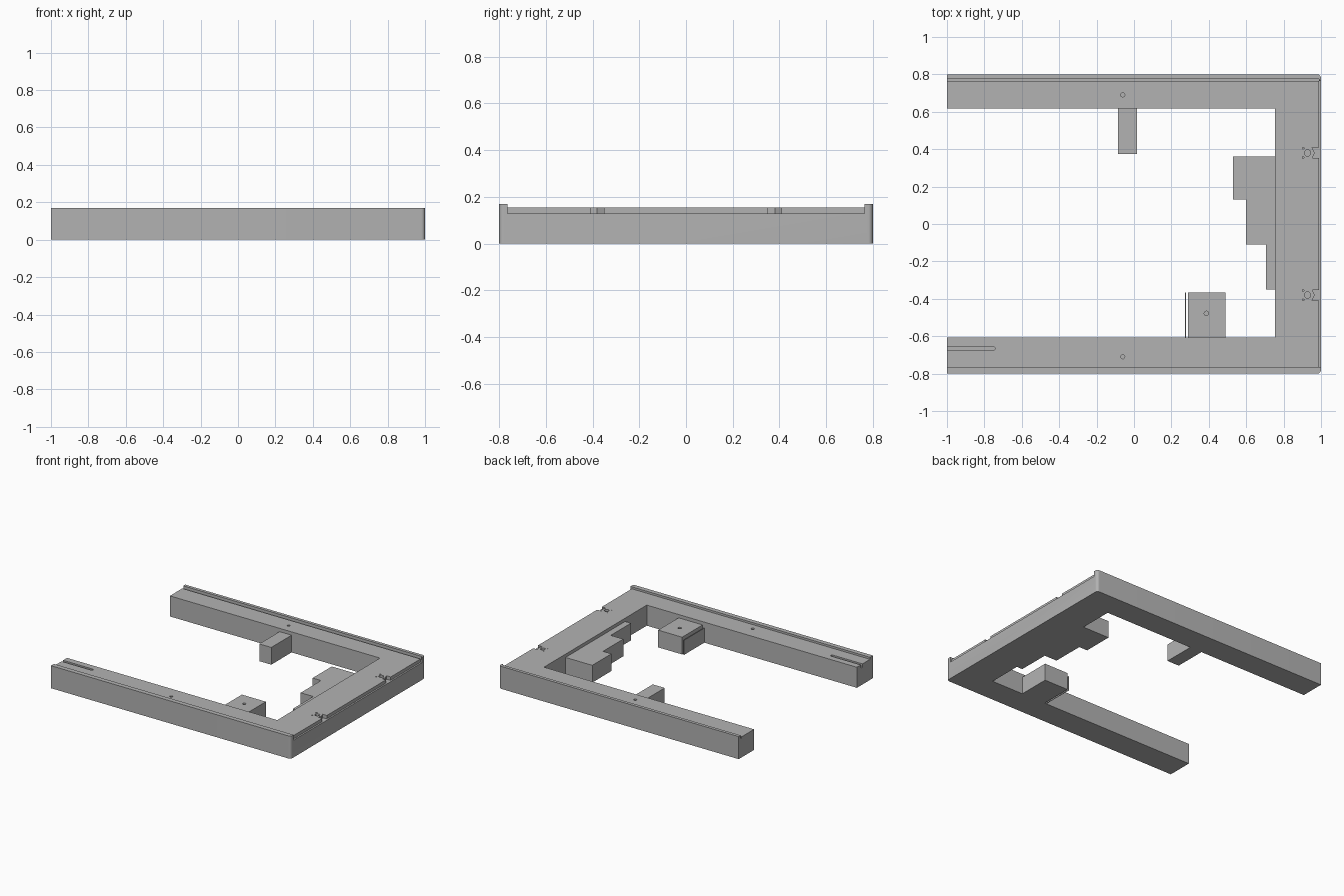
import bpy, bmesh
from math import cos, sin, pi, radians

cube = bpy.data.objects.get("Cube")
if cube:
    bpy.data.objects.remove(cube, do_unlink=True)

grey = bpy.data.materials.new("plain_grey")
grey.use_nodes = True
colour = (0.45, 0.45, 0.45, 1)
grey.diffuse_color = colour
grey.node_tree.nodes["Principled BSDF"].inputs["Base Color"].default_value = colour

DECK, LEDGE, BLOCK = 0.155, 0.13, 0.13


def prism(name, outline, z0, z1):
    """Extrude a counter-clockwise outline from z0 to z1."""
    bm = bmesh.new()
    face = bm.faces.new([bm.verts.new((x, y, z0)) for x, y in outline])
    top = bmesh.ops.extrude_face_region(bm, geom=[face])
    verts = [v for v in top["geom"] if isinstance(v, bmesh.types.BMVert)]
    bmesh.ops.translate(bm, verts=verts, vec=(0, 0, z1 - z0))
    bmesh.ops.recalc_face_normals(bm, faces=bm.faces)
    mesh = bpy.data.meshes.new(name)
    bm.to_mesh(mesh)
    bm.free()
    mesh.materials.append(grey)
    obj = bpy.data.objects.new(name, mesh)
    bpy.context.collection.objects.link(obj)
    return obj


def box(name, x0, x1, y0, y1, z0, z1):
    return prism(name, [(x0, y0), (x1, y0), (x1, y1), (x0, y1)], z0, z1)


def arc(cx, cy, r, a0, a1, n):
    angles = [a0 + (a1 - a0) * i / n for i in range(n + 1)]
    return [(cx + r * cos(a), cy + r * sin(a)) for a in angles]


def peg(name, x, y, r, z0, z1, n=16):
    return prism(name, arc(x, y, r, 0, 2 * pi, n)[:-1], z0, z1)


def cut(obj, cutter):
    """Subtract the cutter, then discard it."""
    cutter.hide_render = True
    mod = obj.modifiers.new("cut", "BOOLEAN")
    mod.operation, mod.solver, mod.object = "DIFFERENCE", "EXACT", cutter
    graph = bpy.context.evaluated_depsgraph_get()
    mesh = bpy.data.meshes.new_from_object(obj.evaluated_get(graph))
    obj.modifiers.clear()
    obj.data = mesh
    bpy.data.objects.remove(cutter, do_unlink=True)


# U-shaped frame, open on one side, with rounded outer corners
R = 0.02
outline = [(-1, -0.8)]
outline += arc(1 - R, -0.8 + R, R, -pi / 2, 0, 6)
outline += arc(1 - R, 0.8 - R, R, 0, pi / 2, 6)
outline += [(-1, 0.8), (-1, 0.617), (0.753, 0.617), (0.753, -0.608), (-1, -0.608)]
frame = prism("frame", outline, 0, 0.17)

# Lowered deck between the rims, the rear groove and the side ledge
cut(frame, box("deck_cutter", -1.1, 0.992, -0.765, 0.772, DECK, 0.3))
cut(frame, box("groove_cutter", -1.1, 0.99, 0.764, 0.776, DECK - 0.01, 0.3))
cut(frame, box("ledge_cutter", 0.988, 1.1, -0.765, 0.765, LEDGE, 0.3))

# Slot running out of the open end of the front rail
slot = [(-1.1, -0.675)] + arc(-0.753, -0.665, 0.01, -pi / 2, pi / 2, 6) + [(-1.1, -0.655)]
cut(frame, prism("slot_cutter", slot, 0.13, 0.3))

# Screw holes in the rails
for y in (-0.71, 0.69):
    cut(frame, peg("hole_cutter", -0.06, y, 0.011, 0.12, 0.3))

# Catch recesses on the side rail: edge pocket, round hole, two tiny notches
for y in (-0.38, 0.38):
    pocket = [(0.952, y - 0.028), (1.1, y - 0.028), (1.1, y + 0.028),
              (0.952, y + 0.028), (0.966, y)]
    cut(frame, prism("pocket_cutter", pocket, LEDGE - 0.001, 0.3))
    cut(frame, peg("catch_hole_cutter", 0.928, y, 0.017, 0.12, 0.3))
    for side in (-1, 1):
        cut(frame, peg("notch_cutter", 0.904, y + side * 0.025, 0.007, LEDGE, 0.3, 3))

# Stepped block inside the side rail
steps = [(0.76, -0.35), (0.76, 0.36), (0.53, 0.36), (0.53, 0.132),
         (0.6, 0.132), (0.6, -0.11), (0.705, -0.11), (0.705, -0.35)]
stepped_block = prism("stepped_block", steps, 0, BLOCK)

# Tab on the rear rail
rear_tab = box("rear_tab", -0.085, 0.015, 0.375, 0.625, 0, BLOCK)

# Mounting block on the front rail with its screw hole and thin side fin
front_block = box("front_block", 0.288, 0.488, -0.615, -0.365, 0, BLOCK)
cut(front_block, peg("block_hole_cutter", 0.387, -0.478, 0.012, 0.02, 0.3))
block_fin = box("block_fin", 0.273, 0.278, -0.615, -0.365, 0, 0.11)

# Smooth only the rounded corners and holes
bpy.ops.object.select_all(action="DESELECT")
for obj in (frame, front_block):
    obj.select_set(True)
bpy.context.view_layer.objects.active = frame
bpy.ops.object.shade_smooth_by_angle(angle=radians(30))
